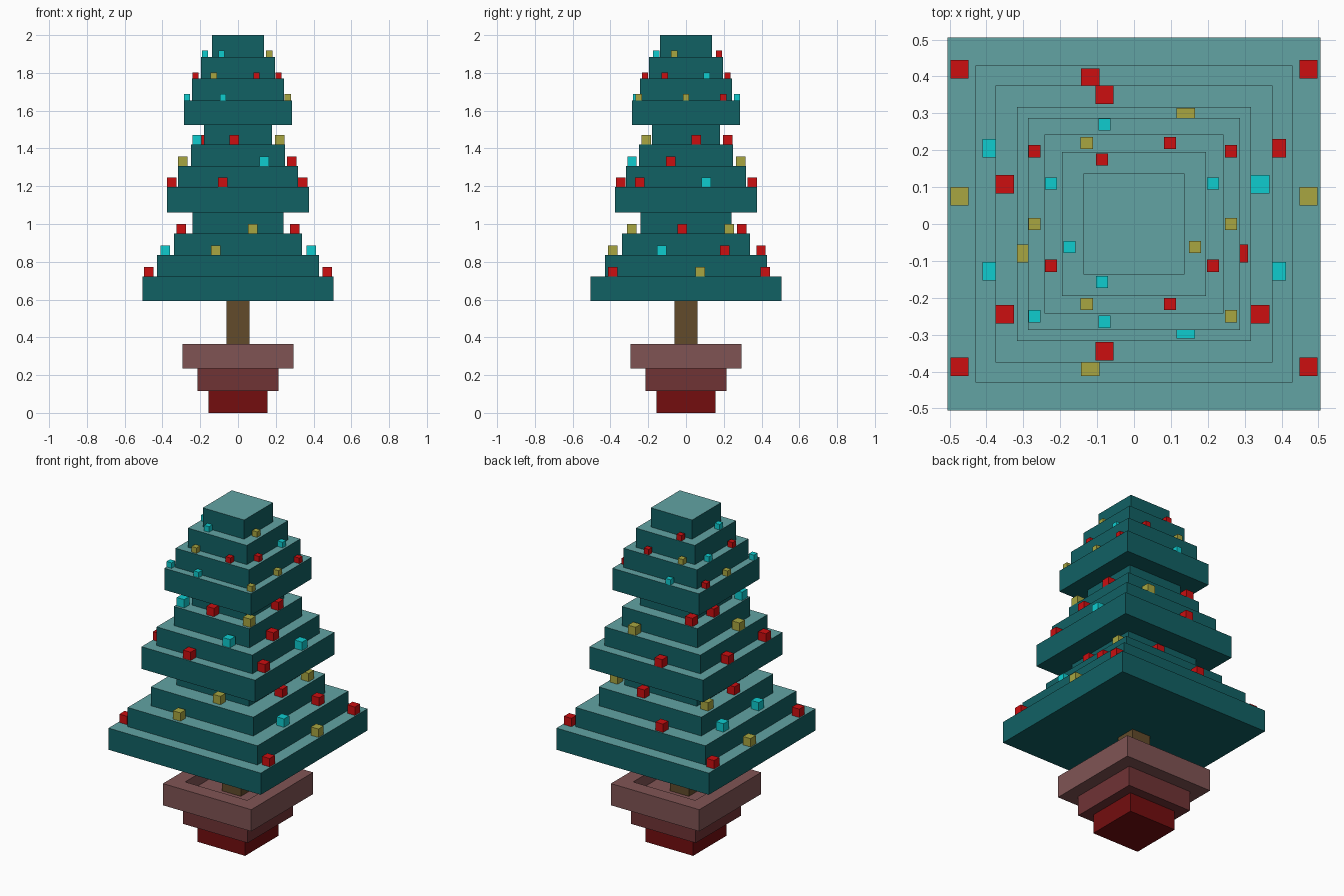
import bpy, bmesh
from mathutils import Matrix, Vector

cube = bpy.data.objects.get("Cube")
if cube:
    bpy.data.objects.remove(cube, do_unlink=True)


def material(name, rgb):
    """Flat material from 0-255 display values, stored as linear."""
    lin = [((c / 255 + 0.055) / 1.055) ** 2.4 if c > 10 else c / 255 / 12.92 for c in rgb]
    m = bpy.data.materials.new(name)
    m.use_nodes = True
    m.diffuse_color = (*lin, 1)
    m.node_tree.nodes["Principled BSDF"].inputs["Base Color"].default_value = (*lin, 1)
    return m


needle = material("dark_teal", (17, 97, 100))
needle_top = material("light_teal", (98, 163, 163))
bark = material("bark_brown", (98, 75, 43))
pot_low = material("deep_red", (115, 13, 15))
pot_mid = material("maroon", (112, 51, 53))
pot_high = material("dusty_rose", (128, 84, 84))
RED = material("bauble_red", (204, 14, 16))
GOLD = material("bauble_gold", (168, 166, 65))
CYAN = material("bauble_cyan", (14, 204, 207))


def block(name, half, z0, z1, mats, x=0, y=0, recess=None):
    """Square block; a second material goes on its top; recess = (rim, depth)."""
    bm = bmesh.new()
    size = Matrix.Diagonal((2 * half, 2 * half, z1 - z0, 1))
    bmesh.ops.create_cube(bm, size=1, matrix=Matrix.Translation((x, y, (z0 + z1) / 2)) @ size)
    bm.normal_update()
    top = max(bm.faces, key=lambda f: f.normal.z)
    if len(mats) > 1:
        top.material_index = 1
    if recess:
        bmesh.ops.inset_individual(bm, faces=[top], thickness=recess[0])
        bmesh.ops.inset_individual(bm, faces=[top], thickness=0)
        bmesh.ops.translate(bm, verts=top.verts, vec=Vector((0, 0, -recess[1])))
    mesh = bpy.data.meshes.new(name)
    bm.to_mesh(mesh)
    bm.free()
    for m in mats:
        mesh.materials.append(m)
    ob = bpy.data.objects.new(name, mesh)
    bpy.context.collection.objects.link(ob)
    return ob


# Stepped pot with a sunken top, and the trunk
block("pot_base", 0.157, 0, 0.115, [pot_low])
block("pot_middle", 0.215, 0.115, 0.235, [pot_mid])
block("pot_rim", 0.293, 0.235, 0.365, [pot_high], recess=(0.123, 0.07))
block("trunk", 0.062, 0.29, 0.6, [bark])

# Foliage tiers from the bottom up: half width and top height
tiers = [(0.505, 0.722), (0.43, 0.837), (0.34, 0.95), (0.24, 1.062),
         (0.376, 1.195), (0.317, 1.307), (0.25, 1.422), (0.18, 1.525),
         (0.287, 1.655), (0.243, 1.77), (0.195, 1.885), (0.137, 2.0)]
bottom = 0.592
for i, (half, top) in enumerate(tiers, 1):
    block(f"foliage_tier_{i}", half, bottom, top, [needle, needle_top])
    bottom = top

# Cube baubles resting on the ledges: tier -> (colour, x, y)
baubles = {
    1: [(c, s * 0.473, y) for s in (-1, 1) for c, y in ((RED, 0.42), (GOLD, 0.075), (RED, -0.387))],
    2: [(GOLD, -0.118, -0.387), (RED, -0.118, 0.397), (CYAN, -0.385, 0.205),
        (CYAN, -0.385, -0.128), (RED, 0.387, 0.205), (CYAN, 0.387, -0.128)],
    3: [(c, s * 0.3, y) for s in (-1, 1) for c, y in ((RED, -0.02), (GOLD, 0.23))]
       + [(GOLD, 0.077, -0.287), (RED, 0.077, 0.295)],
    5: [(RED, -0.35, 0.108), (RED, -0.35, -0.245), (CYAN, 0.342, 0.108),
        (RED, 0.342, -0.245), (RED, -0.08, 0.35), (RED, -0.08, -0.345)],
    6: [(GOLD, 0.14, 0.289), (CYAN, 0.14, -0.286), (GOLD, -0.292, -0.08), (RED, 0.284, -0.08)],
    7: [(CYAN, -0.217, -0.21), (RED, -0.02, -0.21), (GOLD, 0.222, -0.21),
        (RED, 0.222, 0.055), (RED, -0.217, 0.055), (RED, -0.19, 0.22)],
    9: [(RED, -0.27, 0.197), (GOLD, -0.27, 0), (CYAN, -0.27, -0.25), (RED, 0.263, 0.197),
        (GOLD, 0.263, 0), (GOLD, 0.263, -0.25), (CYAN, -0.08, 0.27), (CYAN, -0.08, -0.265)],
    10: [(GOLD, -0.128, 0.22), (RED, 0.098, 0.22), (CYAN, -0.225, 0.11), (CYAN, 0.214, 0.11),
         (RED, -0.225, -0.113), (RED, 0.214, -0.113), (GOLD, -0.128, -0.217), (RED, 0.098, -0.217)],
    11: [(RED, -0.087, 0.175), (CYAN, -0.175, -0.062), (GOLD, 0.165, -0.062), (CYAN, -0.087, -0.157)],
}
for tier, items in baubles.items():
    ledge = tiers[tier - 1][1]
    half = 0.025 if tier < 9 else 0.0165
    for n, (colour, x, y) in enumerate(items, 1):
        block(f"bauble_{tier}_{n}", half, ledge, ledge + 2 * half, [colour], x, y)
